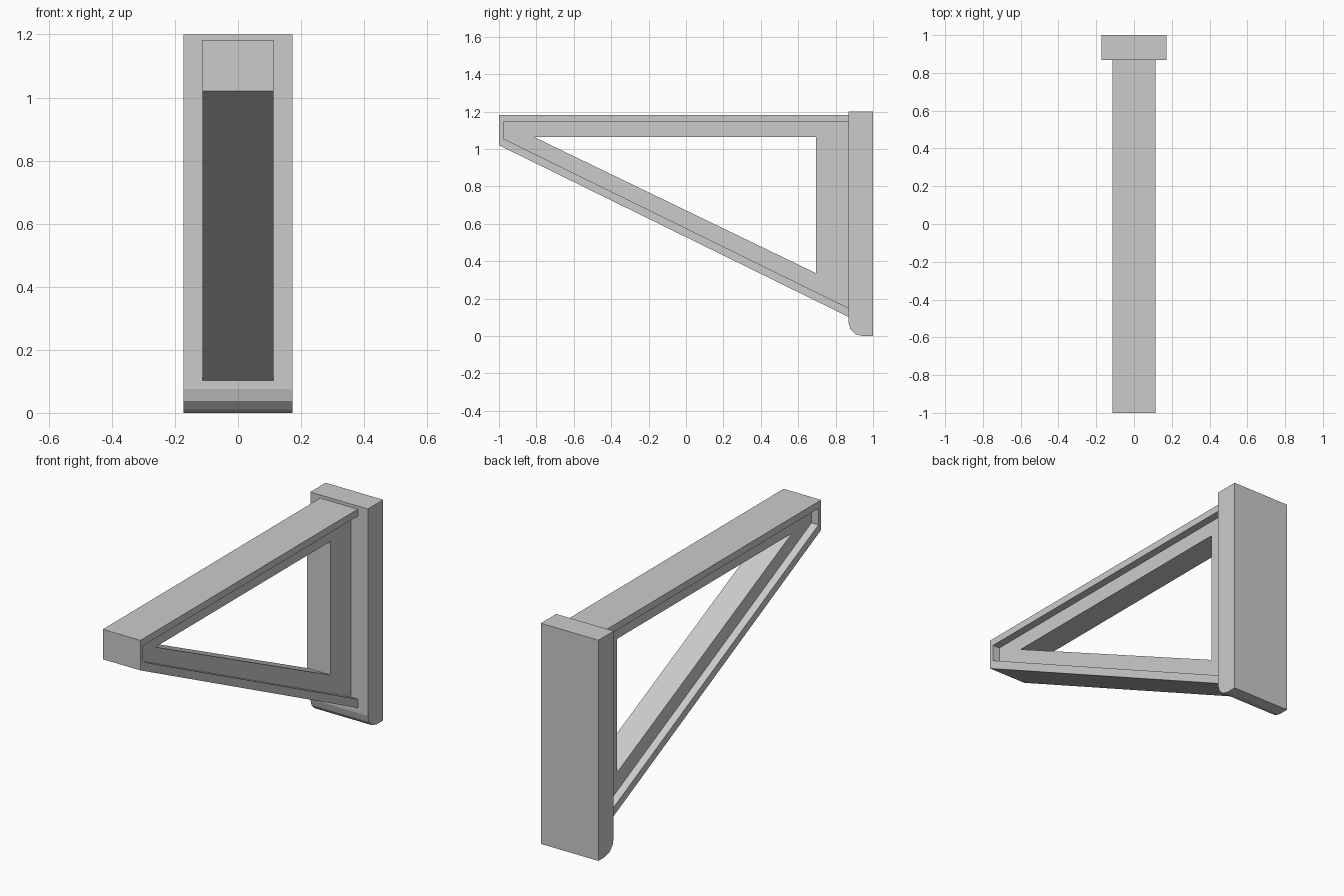
import bpy, bmesh, math

cube = bpy.data.objects.get("Cube")
if cube:
    bpy.data.objects.remove(cube, do_unlink=True)

grey = bpy.data.materials.new("plain_grey")
grey.use_nodes = True
colour = (0.6, 0.6, 0.6, 1)
grey.diffuse_color = colour
grey.node_tree.nodes["Principled BSDF"].inputs["Base Color"].default_value = colour


def prism(name, profile, x0, x1):
    """Extrude a (y, z) profile along x."""
    bm = bmesh.new()
    face = bm.faces.new([bm.verts.new((x0, y, z)) for y, z in profile])
    out = bmesh.ops.extrude_face_region(bm, geom=[face])
    moved = [v for v in out["geom"] if isinstance(v, bmesh.types.BMVert)]
    bmesh.ops.translate(bm, verts=moved, vec=(x1 - x0, 0, 0))
    bmesh.ops.recalc_face_normals(bm, faces=bm.faces)
    mesh = bpy.data.meshes.new(name)
    bm.to_mesh(mesh)
    bm.free()
    mesh.materials.append(grey)
    ob = bpy.data.objects.new(name, mesh)
    bpy.context.collection.objects.link(ob)
    return ob


def cut(target, cutter):
    cutter.hide_render = True
    mod = target.modifiers.new("cut", "BOOLEAN")
    mod.operation = "DIFFERENCE"
    mod.solver = "EXACT"
    mod.object = cutter
    bpy.context.view_layer.objects.active = target
    bpy.ops.object.modifier_apply(modifier=mod.name)
    bpy.data.objects.remove(cutter, do_unlink=True)


HALF, WEB = 0.113, 0.071     # half widths of the flange and the web
FRONT, R = 0.868, 0.075      # plate front and its lower rounding
END = FRONT + 0.01           # arm runs slightly into the plate


def sloped(y, y0, z0):
    return z0 - (y - y0) * 0.491


# Wall plate with a rounded lower front edge
arc = []
for i in range(4):
    a = math.radians(30 * i)
    arc.append((FRONT + R - R * math.cos(a), R - R * math.sin(a)))
prism("wall_plate", arc + [(1, 0), (1, 1.2), (FRONT, 1.2)], -0.173, 0.173)

# Arm with a triangular opening
arm = prism("bracket_arm", [(-1, 1.183), (-1, 1.02), (END, sloped(END, -1, 1.02)),
                            (END, 1.183)], -HALF, HALF)
cut(arm, prism("opening_cutter", [(-0.81, 1.063), (0.695, 1.063), (0.695, 0.336)], -0.3, 0.3))

# Recessed sides that leave a raised flange around the rim
far = END + 0.05
pocket = [(-0.977, 1.145), (-0.977, 1.056), (far, sloped(far, -0.977, 1.056)), (far, 1.145)]
for side in (-1, 1):
    cut(arm, prism("recess_cutter", pocket, side * WEB, side * 0.3))
